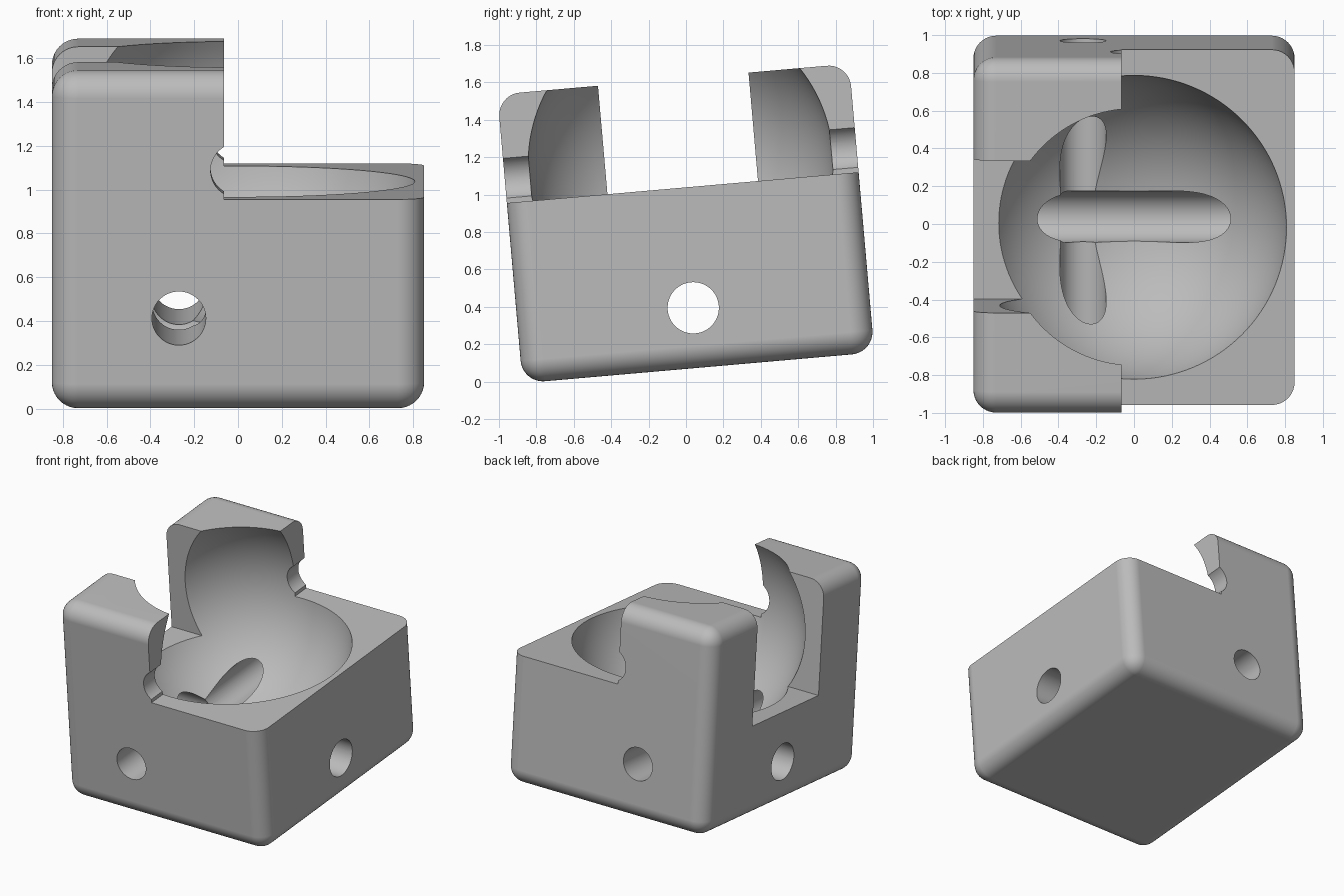
import bpy
import math
from mathutils import Matrix, Vector

cube = bpy.data.objects.get("Cube")
if cube:
    bpy.data.objects.remove(cube, do_unlink=True)

# Block frame: a tilted box whose centre lies on the y = MID line
TILT = Matrix.Rotation(math.radians(5), 4, 'X')
MID = 0.073
BOTTOM, TOP, STEP, GAP_FLOOR = 0.068, 1.617, 1.035, 0.77
BALL_Z, BALL_R = 1.165, 0.818

grey = bpy.data.materials.new("plain grey")
grey.use_nodes = True
colour = (0.5, 0.5, 0.5, 1)
grey.diffuse_color = colour
grey.node_tree.nodes["Principled BSDF"].inputs["Base Color"].default_value = colour


def box(name, low, high):
    low, high = Vector(low), Vector(high)
    bpy.ops.mesh.primitive_cube_add(size=1, location=(low + high) / 2)
    ob = bpy.context.object
    ob.name = name
    ob.scale = high - low
    bpy.ops.object.transform_apply(location=True, rotation=True, scale=True)
    return ob


def bore(name, radius, location, rotation):
    bpy.ops.mesh.primitive_cylinder_add(vertices=64, radius=radius, depth=3,
                                        location=location, rotation=rotation)
    bpy.context.object.name = name
    return bpy.context.object


# Rounded block
block = box("cradle_block", (-0.85, MID - 0.944, BOTTOM), (0.85, MID + 0.944, TOP))
block.data.materials.append(grey)
round_edges = block.modifiers.new("rounded_edges", 'BEVEL')
round_edges.width = 0.12
round_edges.segments = 10

# Cutters: ball cavity, open side, gap between the posts, three bores
bpy.ops.mesh.primitive_uv_sphere_add(segments=128, ring_count=64, radius=BALL_R,
                                     location=(0, MID, BALL_Z))
ball = bpy.context.object
ball.name = "ball_cavity"
along_x, along_y = (0, math.pi / 2, 0), (math.pi / 2, 0, 0)
cutters = [
    ball,
    box("open_side", (-0.065, -2, STEP), (2, 2, 3)),
    box("post_gap", (-2, MID - 0.404, GAP_FLOOR), (0, MID + 0.404, 3)),
    bore("side_bore", 0.137, (0, MID, 0.39), along_x),
    bore("cross_bore", 0.123, (-0.27, MID, 0.49), along_y),
    bore("upper_bore", 0.125, (0, MID, BALL_Z + 0.003), along_y),
]
for cutter in cutters:
    cutter.hide_render = True
    cut = block.modifiers.new(cutter.name, 'BOOLEAN')
    cut.operation = 'DIFFERENCE'
    cut.solver = 'EXACT'
    cut.object = cutter

# Bake the cuts and drop the helpers
bpy.context.view_layer.update()
graph = bpy.context.evaluated_depsgraph_get()
baked = bpy.data.meshes.new_from_object(block.evaluated_get(graph))
block.modifiers.clear()
block.data = baked
for cutter in cutters:
    bpy.data.objects.remove(cutter, do_unlink=True)
baked.materials.clear()
baked.materials.append(grey)
for face in baked.polygons:
    face.material_index = 0

# Tilt the finished block and smooth its curved faces
baked.transform(TILT)
bpy.ops.object.select_all(action='DESELECT')
block.select_set(True)
bpy.context.view_layer.objects.active = block
bpy.ops.object.shade_smooth_by_angle(angle=math.radians(25))
flat_normals = block.modifiers.new("flat_normals", 'WEIGHTED_NORMAL')
flat_normals.keep_sharp = True
